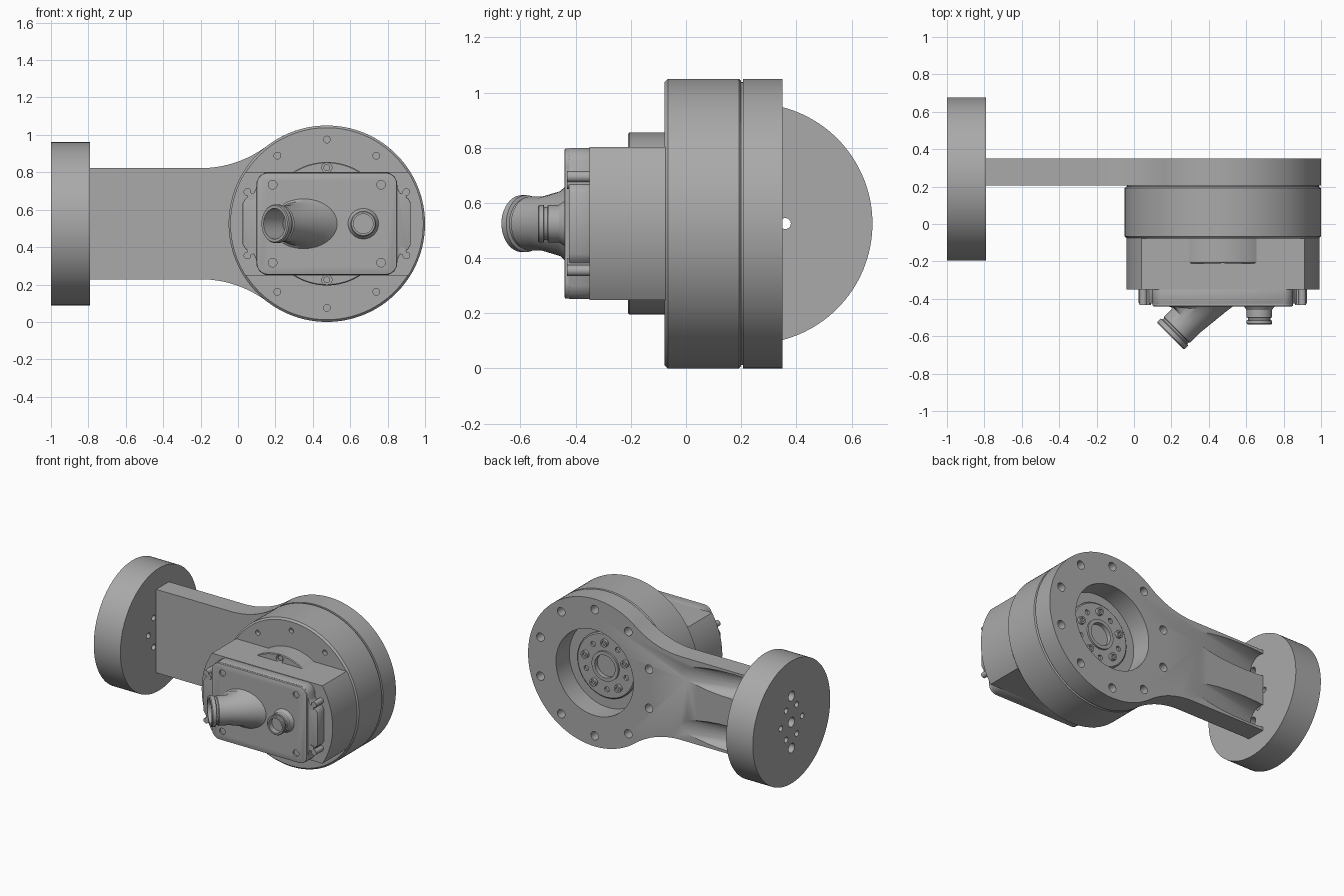
import bpy, bmesh
from math import sin, cos, pi, radians, atan2, sqrt
from mathutils import Vector

if "Cube" in bpy.data.objects:
    bpy.data.objects.remove(bpy.data.objects["Cube"])

CX, CZ, R = 0.475, 0.525, 0.525      # gear axis and outer radius
FY = 0.24                            # end flange centre in y
FRONT, BACK, SIDE = Vector((0, -1, 0)), Vector((0, 1, 0)), Vector((-1, 0, 0))

metal = bpy.data.materials.new("cast grey metal")
metal.use_nodes = True
GREY = (0.40, 0.40, 0.40, 1)
metal.diffuse_color = GREY
metal.node_tree.nodes["Principled BSDF"].inputs["Base Color"].default_value = GREY


def finish(name, bm):
    bmesh.ops.recalc_face_normals(bm, faces=bm.faces)
    mesh = bpy.data.meshes.new(name)
    bm.to_mesh(mesh)
    bm.free()
    ob = bpy.data.objects.new(name, mesh)
    bpy.context.collection.objects.link(ob)
    mesh.materials.append(metal)
    return ob


def activate(ob):
    bpy.ops.object.select_all(action='DESELECT')
    ob.select_set(True)
    bpy.context.view_layer.objects.active = ob


def smooth(*obs):
    for ob in obs:
        activate(ob)
        bpy.ops.object.shade_smooth_by_angle(angle=radians(30))


def add_turned(bm, profile, loc, axis, seg):
    """Revolve (radius, height) points round an axis."""
    rot = axis.to_track_quat('Z', 'Y')
    rings = []
    for r, h in profile:
        rings.append([bm.verts.new(Vector(loc) + rot @ Vector(
            (r * cos(2 * pi * i / seg), r * sin(2 * pi * i / seg), h)))
            for i in range(seg)])
    skin(bm, rings)


def skin(bm, rings):
    n = len(rings[0])
    for a, b in zip(rings, rings[1:]):
        for i in range(n):
            j = (i + 1) % n
            bm.faces.new((a[i], a[j], b[j], b[i]))
    bm.faces.new(rings[0][::-1])
    bm.faces.new(rings[-1])


def turned(name, profile, loc, axis, seg=96):
    bm = bmesh.new()
    add_turned(bm, profile, loc, axis, seg)
    return finish(name, bm)


def extruded(name, outline, y0, y1, bevel=0):
    """Extrude an (x, z) outline, relative to the gear axis, along y."""
    bm = bmesh.new()
    skin(bm, [[bm.verts.new((CX + x, y, CZ + z)) for x, z in outline] for y in (y0, y1)])
    ob = finish(name, bm)
    if bevel:
        mod = ob.modifiers.new("edge", 'BEVEL')
        mod.width, mod.segments, mod.angle_limit = bevel, 2, radians(60)
        activate(ob)
        bpy.ops.object.modifier_apply(modifier="edge")
    return ob


def drill(ob, holes, axis):
    """Cut round holes: each is (mouth, radius, depth), running against axis."""
    bm = bmesh.new()
    for loc, r, depth in holes:
        add_turned(bm, [(r, -depth), (r, 0.02)], loc, axis, 96 if r > 0.1 else 24)
    cutter = finish("drill_cutter", bm)
    cutter.hide_render = True
    mod = ob.modifiers.new("cut", 'BOOLEAN')
    mod.object, mod.solver = cutter, 'EXACT'
    activate(ob)
    bpy.ops.object.modifier_apply(modifier="cut")
    bpy.data.objects.remove(cutter)


def circle_points(n, r, y, start=0):
    return [(CX + r * cos(start + 2 * pi * i / n), y, CZ + r * sin(start + 2 * pi * i / n))
            for i in range(n)]


def mirror4(quarter):
    """Complete an outline given from +x axis to +z axis."""
    left = [(-x, z) for x, z in reversed(quarter)]
    top = quarter + left
    return top + [(x, -z) for x, z in reversed(top)]


# Round gear housing with bolt holes in its front
housing = turned("gear_housing", [(R - .012, -.078), (R, -.066), (R, .192), (R - .008, .2)],
                 (CX, 0, CZ), BACK, 128)
drill(housing, [(p, .018, .03) for p in circle_points(10, .45, -.078, pi / 2)], FRONT)

# Arm: disc blended by fillets into a straight bar
HALF, X_FIL, X_END = .297, -.675, -.79 - CX
fil = (X_FIL ** 2 + HALF ** 2 - R ** 2) / (2 * (R - HALF))
tangent = atan2(HALF + fil, X_FIL)
upper = [(R * cos(tangent * i / 48), R * sin(tangent * i / 48)) for i in range(49)]
end_angle = tangent - pi
for i in range(1, 17):
    a = end_angle + (-pi / 2 - end_angle) * i / 16
    upper.append((X_FIL + fil * cos(a), HALF + fil + fil * sin(a)))
upper.append((X_END, HALF))
arm = extruded("arm_plate", upper + [(x, -z) for x, z in reversed(upper[1:])], .207, .35)
drill(arm, [((CX, .35, CZ), .305, .3)] +
      [(p, .03, .1) for p in circle_points(10, .45, .35, pi / 10)], BACK)
# Sloping screw grooves in the back of the bar
slope = Vector((-1, -.22, 0)).normalized()
drill(arm, [((-.85, .3, CZ + s * .19), .09, .95) for s in (-1, 1)], slope)
seam = turned("seam_ring", [(R - .012, .19), (R - .012, .215), (.305, .215), (.305, .19)],
              (CX, 0, CZ), BACK)

# End flange
flange = turned("end_flange", [(.436, 0), (.436, .21)], (-.79, FY, CZ), SIDE, 128)
holes = [((-1, FY, CZ), .034, .15)]
holes += [((-1, FY, CZ + s * .185), .034, .3) for s in (-1, 1)]
holes += [((-1, FY + .12 * cos(k * pi / 3), CZ + .12 * sin(k * pi / 3)), .02, .3)
          for k in range(6)]
drill(flange, holes, SIDE)

# Output hub in the back recess
hub = turned("output_hub", [(.23, .19), (.23, .215), (.222, .222), (.105, .222), (.105, .235),
                            (.08, .235), (.08, .205)], (CX, 0, CZ), BACK)
drill(hub, [(p, .018, .015) for p in circle_points(5, .165, .222, .9)], BACK)
parts = [housing, arm, seam, flange, hub]
for k, p in enumerate(circle_points(5, .165, .21, .27)):
    parts.append(turned(f"hub_screw_{k + 1}", [(.026, 0), (.026, .034), (.014, .034), (.014, .02)],
                        p, BACK, 24))

# Round collar and its two screws
collar = turned("front_collar", [(.33, .05), (.33, .205), (.325, .21)], (CX, 0, CZ), FRONT)
drill(collar, [((CX, -.21, CZ + s * .3), .027, .03) for s in (-1, 1)], FRONT)
parts.append(collar)
for s, word in ((1, "top"), (-1, "bottom")):
    parts.append(turned(f"collar_screw_{word}", [(.018, .15), (.018, .2)],
                        (CX, 0, CZ + s * .3), FRONT, 24))

# Motor body: a disc sliced flat above and below
FLAT = .277
lim = math_lim = atan2(FLAT, sqrt(.516 ** 2 - FLAT ** 2))
body = extruded("motor_body", mirror4([(.516 * cos(lim * (i + .5) / 12.5),
                                        .516 * sin(lim * (i + .5) / 12.5)) for i in range(13)]),
                -.35, -.06)
# Cover base with ears, and the rounded cover plate
base = extruded("cover_base", mirror4([(.45, .11), (.435, .135), (.39, .165), (.378, .19),
                                       (.375, .225), (.36, .255), (.33, .274)]), -.425, -.34, .004)
rounded = [(.315 + .06 * cos(i * pi / 16), .212 + .06 * sin(i * pi / 16)) for i in range(9)]
cover = extruded("cover_plate", mirror4(rounded), -.44, -.42, .005)
drill(cover, [((CX + .29 * sx, -.44, CZ + .208 * sz), .023, .012)
              for sx in (-1, 1) for sz in (-1, 1)], FRONT)
parts += [body, base, cover]

# Ear bolts, in pairs at each corner
for sx in (-1, 1):
    for sz in (-1, 1):
        for k, (dx, dz) in enumerate(((.425, .17), (.405, .145))):
            side = ("left" if sx > 0 else "right") + ("_upper" if sz > 0 else "_lower")
            parts.append(turned(f"ear_bolt_{side}_{k + 1}", [(.02, .33), (.02, .432)],
                                (CX + sx * dx, 0, CZ + sz * dz), FRONT, 20))

# Angled cable outlet lofted from an oval foot to a hollow tube
bm = bmesh.new()
tip, out = Vector((.195, -.6, CZ)), Vector((-1, -1, 0)).normalized()
across, up = Vector((1, -1, 0)).normalized(), Vector((0, 0, 1))
frames = [(Vector((.35, -.435, CZ)), Vector((.187, 0, 0)), up * .138),
          (Vector((.335, -.455, CZ)), Vector((.155, -.015, 0)), up * .118)]
for s, r in ((.12, .098), (.05, .098), (.045, .092), (.035, .092), (.03, .103), (.006, .103),
             (0, .098), (0, .082), (.15, .082)):
    frames.append((tip - out * s, across * r, up * r))
skin(bm, [[bm.verts.new(c + u * cos(i * pi / 24) + v * sin(i * pi / 24)) for i in range(48)]
          for c, u, v in frames])
parts.append(finish("angled_outlet", bm))

# Small round connector
parts.append(turned("round_connector", [(.085, .435), (.068, .46), (.068, .5), (.06, .502),
                                        (.06, .514), (.068, .516), (.068, .532), (.063, .537),
                                        (.052, .537), (.052, .5)], (.67, 0, CZ), FRONT, 48))
smooth(*parts)
